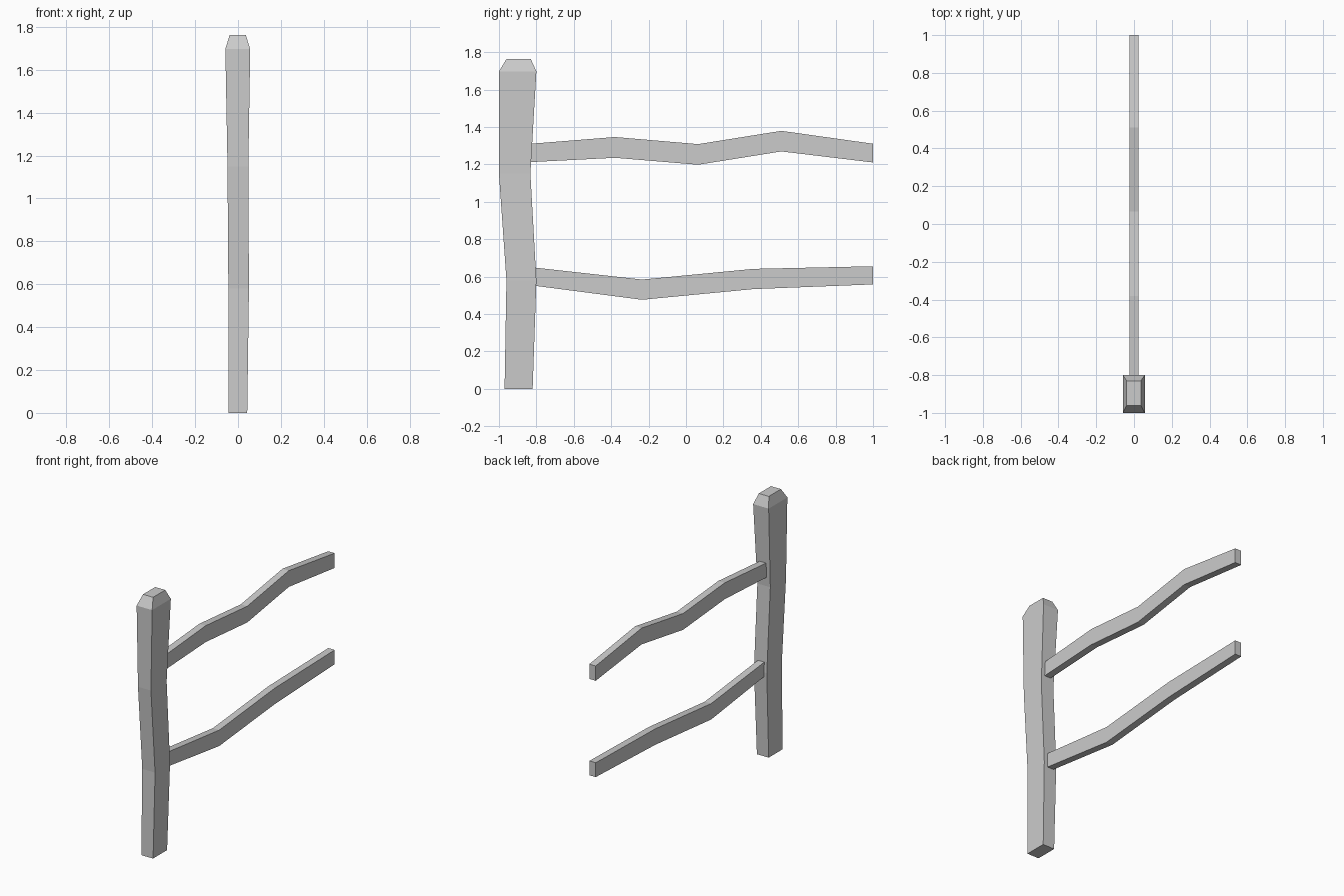
import bpy, bmesh

if "Cube" in bpy.data.objects:
    bpy.data.objects.remove(bpy.data.objects["Cube"])


def loft(name, rings):
    """Skin a chain of four-cornered rings and cap both ends."""
    bm = bmesh.new()
    loops = [[bm.verts.new(p) for p in ring] for ring in rings]
    for a, b in zip(loops, loops[1:]):
        for i in range(4):
            j = (i + 1) % 4
            bm.faces.new((a[i], a[j], b[j], b[i]))
    bm.faces.new(loops[0][::-1])
    bm.faces.new(loops[-1])
    bmesh.ops.recalc_face_normals(bm, faces=bm.faces)
    mesh = bpy.data.meshes.new(name)
    bm.to_mesh(mesh)
    bm.free()
    obj = bpy.data.objects.new(name, mesh)
    bpy.context.collection.objects.link(obj)
    return obj


def post_ring(x0, x1, y0, y1, z):
    return [(x0, y0, z), (x1, y0, z), (x1, y1, z), (x0, y1, z)]


def rail_ring(y, z0, z1, half=0.024):
    return [(-half, y, z0), (half, y, z0), (half, y, z1), (-half, y, z1)]


# Crooked post with chamfered top: x0, x1, y0, y1, z
post = [
    (-0.045, 0.043, -0.97, -0.82, 0.0),
    (-0.045, 0.051, -0.96, -0.80, 0.58),
    (-0.049, 0.048, -1.00, -0.832, 1.15),
    (-0.059, 0.057, -1.00, -0.80, 1.697),
    (-0.039, 0.036, -0.96, -0.83, 1.763),
]
loft("fence_post", [post_ring(*r) for r in post])

# Bent rails, ends just inside the post: y, bottom z, top z
rails = {
    "upper_rail": [(-0.83, 1.212, 1.31), (-0.38, 1.235, 1.346), (0.065, 1.198, 1.308),
                   (0.51, 1.269, 1.379), (1.0, 1.21, 1.31)],
    "lower_rail": [(-0.81, 0.551, 0.648), (-0.235, 0.476, 0.584), (0.36, 0.533, 0.641),
                   (1.0, 0.558, 0.655)],
}
for name, rings in rails.items():
    loft(name, [rail_ring(*r) for r in rings])
